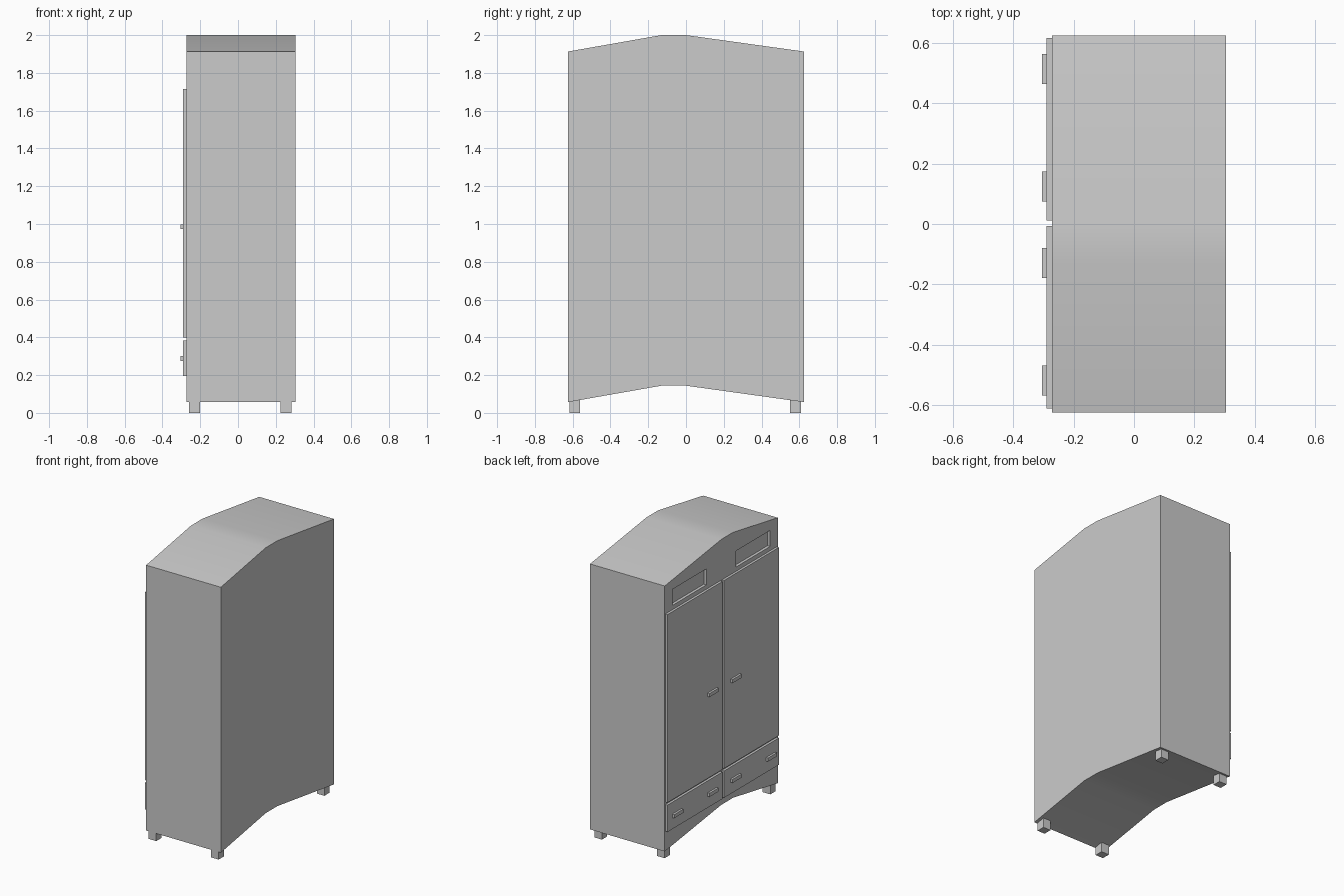
import bpy, bmesh

if "Cube" in bpy.data.objects:
    bpy.data.objects.remove(bpy.data.objects["Cube"])


def box(name, x, y, z):
    """Axis-aligned box from (min, max) ranges."""
    bm = bmesh.new()
    bmesh.ops.create_cube(bm, size=1)
    for v in bm.verts:
        v.co = [r[0] if c < 0 else r[1] for c, r in zip(v.co, (x, y, z))]
    me = bpy.data.meshes.new(name)
    bm.to_mesh(me)
    bm.free()
    ob = bpy.data.objects.new(name, me)
    bpy.context.collection.objects.link(ob)
    return ob


def prism(name, profile, x0, x1):
    """Extrude a (y, z) profile along x."""
    bm = bmesh.new()
    face = bm.faces.new([bm.verts.new((x0, y, z)) for y, z in profile])
    ext = bmesh.ops.extrude_face_region(bm, geom=[face])["geom"]
    bmesh.ops.translate(bm, vec=(x1 - x0, 0, 0),
                        verts=[g for g in ext if isinstance(g, bmesh.types.BMVert)])
    bmesh.ops.recalc_face_normals(bm, faces=bm.faces)
    me = bpy.data.meshes.new(name)
    bm.to_mesh(me)
    bm.free()
    ob = bpy.data.objects.new(name, me)
    bpy.context.collection.objects.link(ob)
    return ob


BACK, FACE, PANEL, GRIP = 0.305, -0.273, -0.29, -0.305

# Cabinet body with arched top and matching arched underside
arch = [(-0.625, 0.0), (-0.13, 0.087), (0.0, 0.087), (0.625, 0.0)]
profile = [(y, 0.057 + h) for y, h in arch] + [(y, 1.913 + h) for y, h in reversed(arch)]
body = prism("cabinet_body", profile, FACE, BACK)

# Shallow recessed panels above the doors
bpy.context.view_layer.objects.active = body
body.select_set(True)
for y in ((0.165, 0.54), (-0.54, -0.16)):
    cutter = box("recess_cutter", (FACE - 0.05, FACE + 0.02), y, (1.745, 1.857))
    cutter.hide_render = True
    mod = body.modifiers.new("recess", "BOOLEAN")
    mod.operation = "DIFFERENCE"
    mod.solver = "EXACT"
    mod.object = cutter
    bpy.ops.object.modifier_apply(modifier=mod.name)
    bpy.data.objects.remove(cutter)
bpy.ops.object.shade_smooth_by_angle(angle=0.52)

# Doors and drawers, one pair on each side, with their handles
sides = {
    "left": ((0.012, 0.618), (0.075, 0.175), (0.465, 0.565)),
    "right": ((-0.612, -0.007), (-0.18, -0.08), (-0.57, -0.47)),
}
for side, (span, inner, outer) in sides.items():
    box(f"{side}_door", (PANEL, FACE), span, (0.4, 1.715))
    box(f"{side}_drawer", (PANEL, FACE), span, (0.195, 0.383))
    box(f"{side}_door_handle", (GRIP, PANEL), inner, (0.973, 0.998))
    box(f"{side}_drawer_inner_handle", (GRIP, PANEL), inner, (0.275, 0.3))
    box(f"{side}_drawer_outer_handle", (GRIP, PANEL), outer, (0.275, 0.3))

# Four square feet
for x in ((-0.26, -0.2), (0.225, 0.283)):
    for y in ((-0.618, -0.56), (0.55, 0.608)):
        box("foot", x, y, (0, 0.07))
